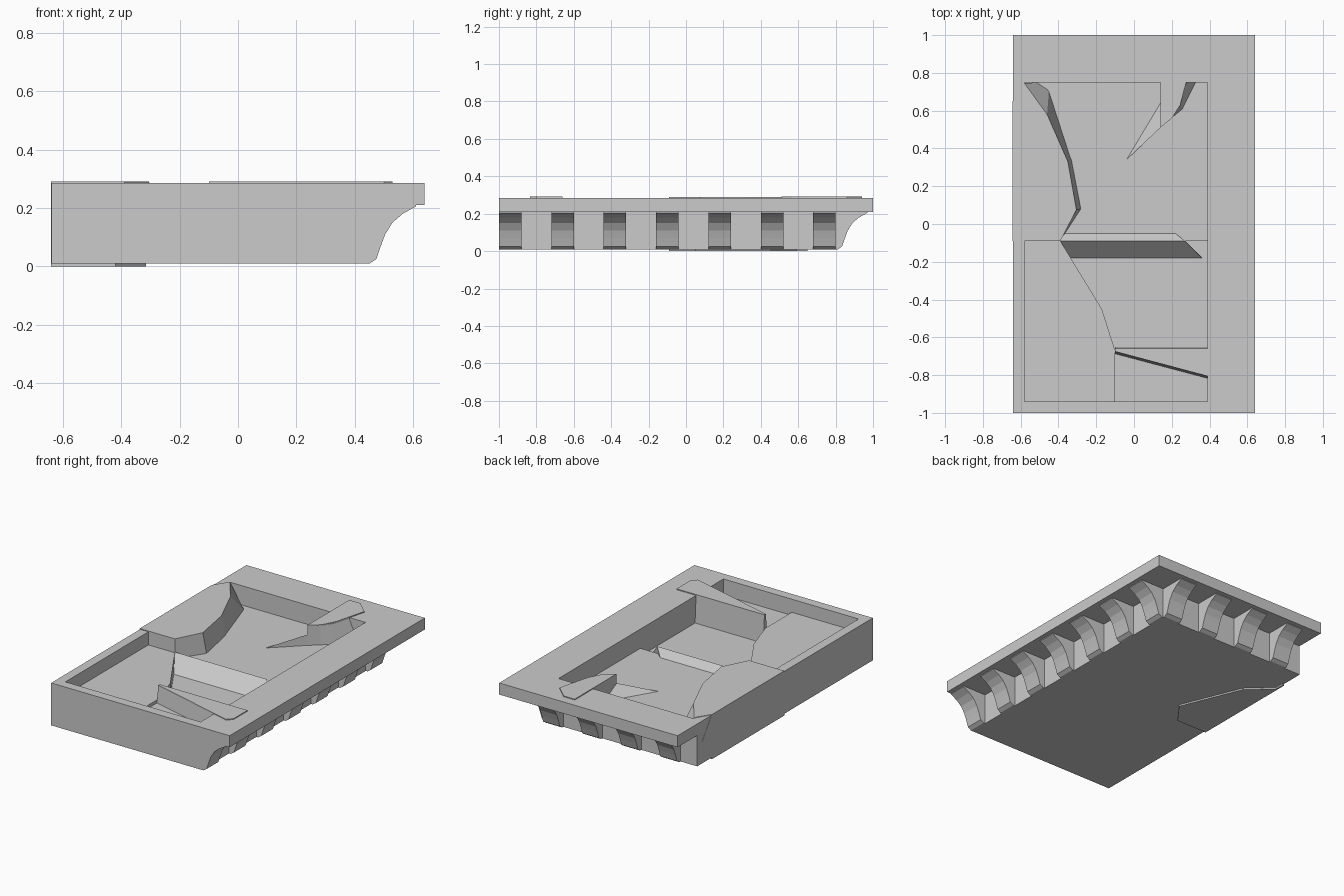
import bpy, bmesh

if "Cube" in bpy.data.objects:
    bpy.data.objects.remove(bpy.data.objects["Cube"])


def make(name, verts, faces):
    me = bpy.data.meshes.new(name)
    me.from_pydata(verts, [], faces)
    bm = bmesh.new()
    bm.from_mesh(me)
    bmesh.ops.recalc_face_normals(bm, faces=bm.faces)
    bm.to_mesh(me)
    bm.free()
    ob = bpy.data.objects.new(name, me)
    bpy.context.collection.objects.link(ob)
    return ob


def skin(name, a, b):
    """Closed solid between two matching outlines."""
    n = len(a)
    faces = [list(range(n)), list(range(n, 2 * n))]
    faces += [[i, (i + 1) % n, n + (i + 1) % n, n + i] for i in range(n)]
    return make(name, a + b, faces)


def slab(name, low, z0, z1, high=None):
    return skin(name, [(x, y, z0) for x, y in low],
                [(x, y, z1) for x, y in (high or low)])


def rect(x0, x1, y0, y1):
    return [(x0, y0), (x1, y0), (x1, y1), (x0, y1)]


# Tray body and overhanging top plate, hollowed by one recess
body = slab("body", rect(-.64, .44, -1, .8), .01, .21)
plate = slab("top_plate", rect(-.64, .64, -1, 1), .21, .285)
cutter = slab("recess_cutter", rect(-.58, .39, -.94, .75), .11, .5)
cutter.hide_render = True
for ob in (body, plate):
    mod = ob.modifiers.new("recess", 'BOOLEAN')
    mod.object = cutter
    mod.operation = 'DIFFERENCE'
    mod.solver = 'EXACT'
    bpy.context.view_layer.objects.active = ob
    bpy.ops.object.modifier_apply(modifier="recess")
bpy.data.objects.remove(cutter)

# Concave corbels under the overhang: offset from wall, height
prof = [(-.02, .01), (.012, .01), (.035, .025), (.05, .07), (.065, .11),
        (.09, .15), (.125, .18), (.17, .205), (.17, .215), (-.02, .215)]
for i in range(7):
    y = -1 + .28 * i
    skin("side_corbel", [(.44 + d, y, z) for d, z in prof],
         [(.44 + d, y + .12, z) for d, z in prof])
for i in range(4):
    x = .32 - .28 * i
    skin("back_corbel", [(x, .8 + d, z) for d, z in prof],
         [(x + .12, .8 + d, z) for d, z in prof])

# Floor pieces at different levels inside the recess
slab("left_floor", [(-.58, -.94), (-.1, -.94), (-.1, -.67), (-.17, -.45),
                    (-.39, -.09), (-.58, -.09)], .11, .20)
slab("front_floor", rect(-.1, .39, -.94, -.68), .11, .18)
slab("back_floor", rect(-.58, .39, -.09, .75), .11, .16)

# Ridge running across the floor
skin("floor_ridge", [(-.39, -.09, .205), (-.34, -.18, .11), (-.39, -.05, .16)],
     [(.27, -.09, .205), (.36, -.18, .11), (.22, -.05, .16)])

# Broken slabs standing above the recess
slab("left_broken_slab",
     [(-.641, -.09), (-.39, -.09), (-.28, .08), (-.33, .34), (-.45, .71),
      (-.51, .75), (-.641, .75)], .15, .29,
     [(-.641, -.09), (-.39, -.09), (-.305, .075), (-.35, .33), (-.46, .58),
      (-.58, .745), (-.641, .65)])
slab("front_broken_slab",
     [(-.1, -.65), (.39, -.65), (.39, -.825), (-.1, -.695)], .11, .285,
     [(-.1, -.66), (.39, -.66), (.39, -.805), (-.1, -.675)])
slab("front_slab_cap",
     [(-.1, -.66), (.53, -.66), (.53, -.8), (.5, -.835), (-.1, -.675)], .28, .291)
slab("back_broken_slab",
     [(.14, .75), (.14, .51), (.2, .56), (.26, .61), (.33, .75)], .15, .285,
     [(.14, .75), (.14, .51), (.2, .56), (.245, .63), (.27, .75)])
slab("back_slab_cap",
     [(.14, .94), (.14, .51), (.205, .565), (.25, .65), (.305, .86), (.22, .94)],
     .28, .291)
make("back_slab_ramp", [(-.04, .34, .16), (.14, .51, .16), (.14, .64, .16), (.14, .51, .23)],
     [(0, 1, 2), (0, 1, 3), (1, 2, 3), (0, 2, 3)])

# Patch layers on the outer left wall and underside
slab("left_wall_patch", rect(-.642, -.63, -.09, .65), 0, .29)
slab("underside_patch", [(-.641, -.09), (-.42, -.09), (-.315, .05), (-.48, .45),
                         (-.641, .6)], 0, .012)
